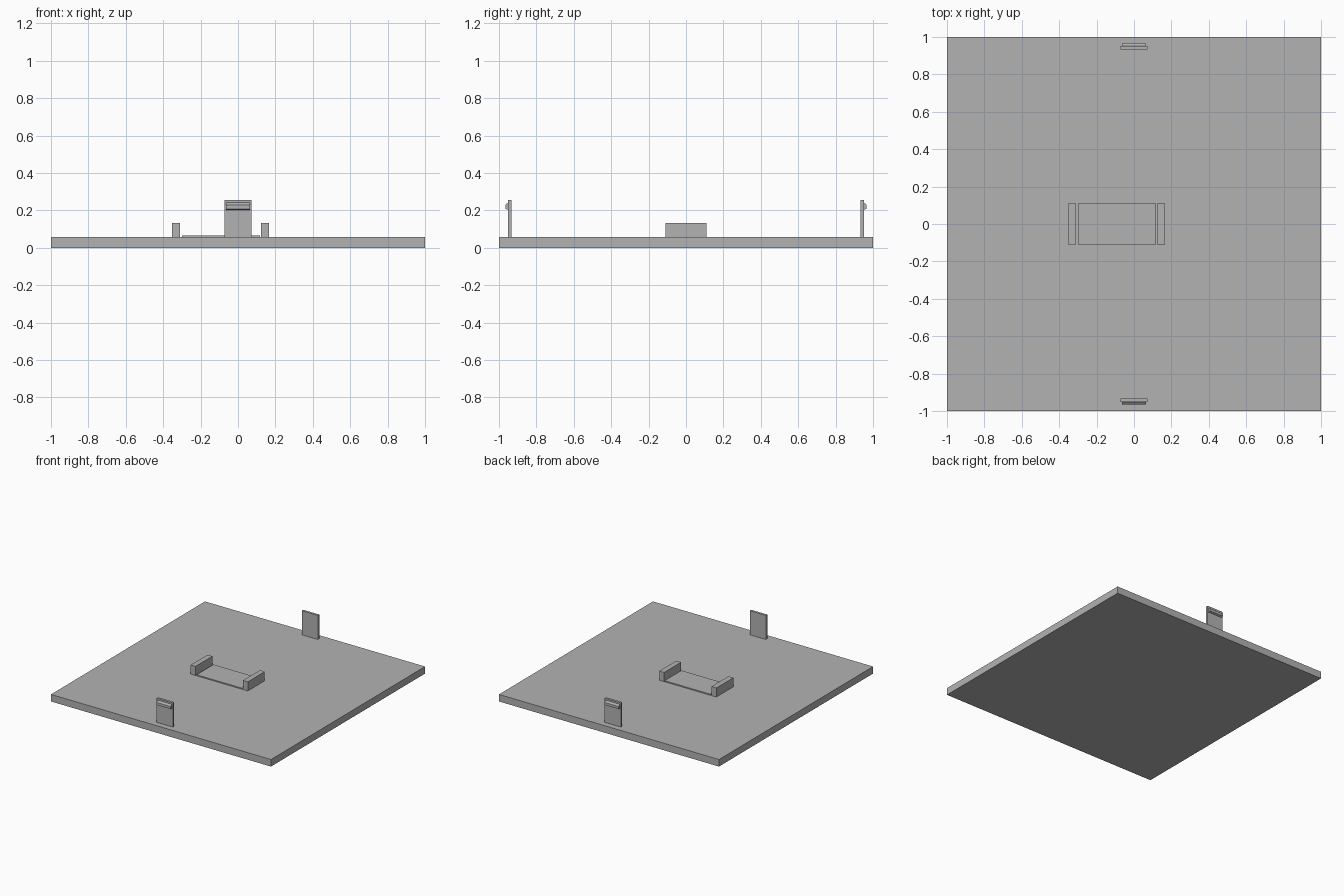
import bpy
import bmesh

cube = bpy.data.objects.get("Cube")
if cube:
    bpy.data.objects.remove(cube, do_unlink=True)

grey = bpy.data.materials.new("plain_grey")
grey.use_nodes = True
colour = (0.45, 0.45, 0.45, 1)
grey.diffuse_color = colour
grey.node_tree.nodes["Principled BSDF"].inputs["Base Color"].default_value = colour


def finish(name, bm):
    bmesh.ops.recalc_face_normals(bm, faces=bm.faces)
    mesh = bpy.data.meshes.new(name)
    bm.to_mesh(mesh)
    bm.free()
    mesh.materials.append(grey)
    obj = bpy.data.objects.new(name, mesh)
    bpy.context.collection.objects.link(obj)
    return obj


def box(name, low, high):
    """Box between two opposite corners."""
    bm = bmesh.new()
    bmesh.ops.create_cube(bm, size=1)
    for v in bm.verts:
        v.co = [(a + b) / 2 + c * (b - a) for a, b, c in zip(low, high, v.co)]
    return finish(name, bm)


def extrude_x(name, profile, half_width):
    """Closed (y, z) profile extruded evenly about x = 0."""
    bm = bmesh.new()
    face = bm.faces.new([bm.verts.new((-half_width, y, z)) for y, z in profile])
    result = bmesh.ops.extrude_face_region(bm, geom=[face])
    verts = [g for g in result["geom"] if isinstance(g, bmesh.types.BMVert)]
    bmesh.ops.translate(bm, verts=verts, vec=(2 * half_width, 0, 0))
    return finish(name, bm)


# Square lid
TOP = 0.058
box("lid_panel", (-1, -1, 0), (1, 1, TOP))

# Off-centre cradle: thin pad between two end walls
box("cradle_pad", (-0.3, -0.11, TOP), (0.117, 0.11, 0.067))
box("cradle_right_wall", (-0.353, -0.11, TOP), (-0.309, 0.11, 0.133))
box("cradle_left_wall", (0.122, -0.11, TOP), (0.166, 0.11, 0.133))

# Snap clips at the front and back edges, hooks facing outward
hook = [(0.951, 0.242), (0.966, 0.23), (0.966, 0.209), (0.951, 0.203)]
for side, s in (("front", -1), ("back", 1)):
    y0, y1 = sorted((s * 0.932, s * 0.951))
    box(side + "_clip_tab", (-0.073, y0, TOP), (0.073, y1, 0.256))
    extrude_x(side + "_clip_hook", [(s * y, z) for y, z in hook], 0.064)
